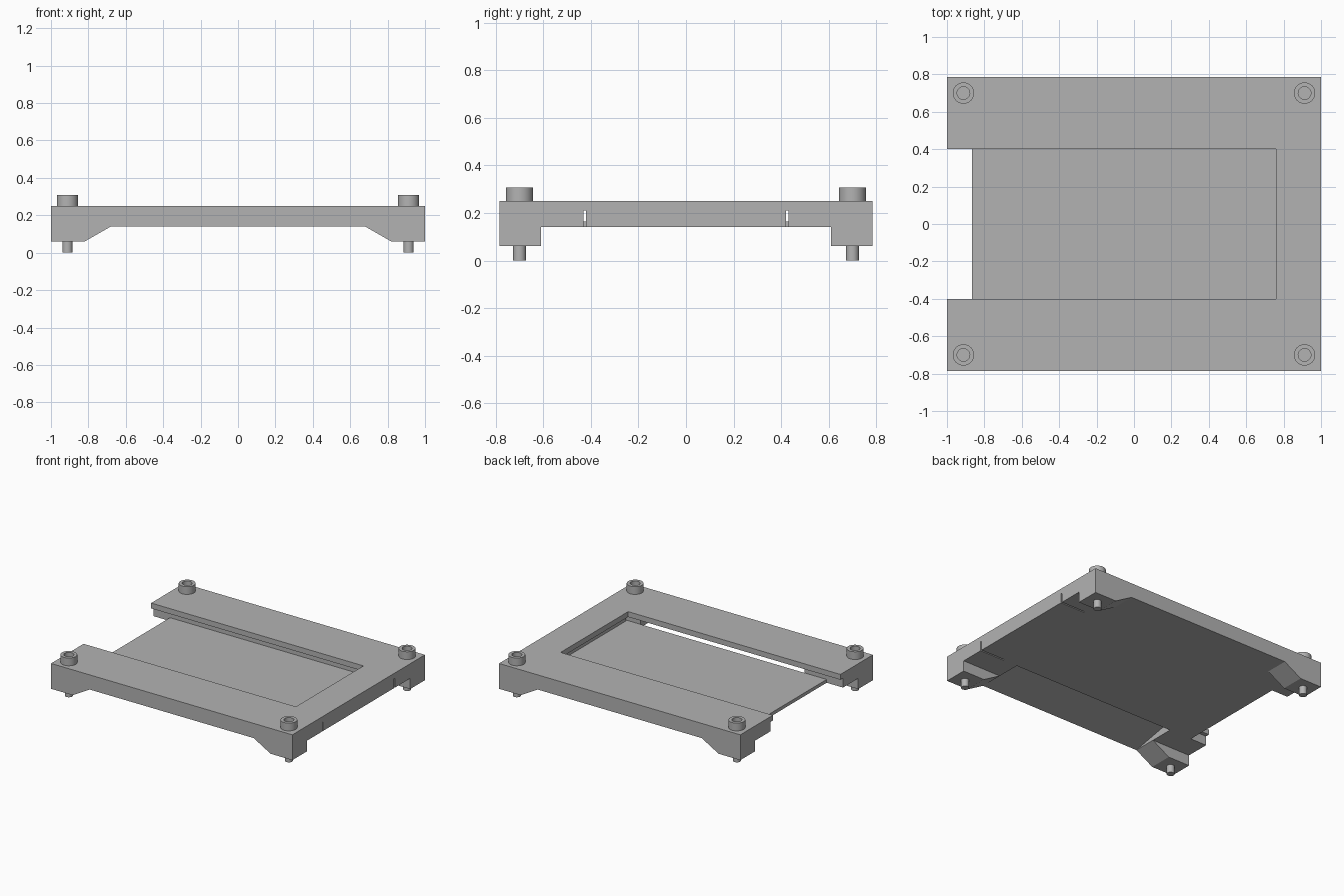
import bpy, bmesh, math
from mathutils import Vector

if "Cube" in bpy.data.objects:
    bpy.data.objects.remove(bpy.data.objects["Cube"], do_unlink=True)

grey = bpy.data.materials.new("machined_grey")
grey.use_nodes = True
colour = (0.45, 0.45, 0.45, 1)
grey.diffuse_color = colour
grey.node_tree.nodes["Principled BSDF"].inputs["Base Color"].default_value = colour

TOP, LIP, FLOOR, UNDER, FOOT = 0.25, 0.21, 0.165, 0.14, 0.06
HALF_Y, SLOT, GROOVE = 0.785, 0.40, 0.43
STEP_X, STEP_Y = 0.68, 0.61


def finish(name, bm):
    bmesh.ops.recalc_face_normals(bm, faces=bm.faces[:])
    mesh = bpy.data.meshes.new(name)
    bm.to_mesh(mesh)
    bm.free()
    mesh.materials.append(grey)
    obj = bpy.data.objects.new(name, mesh)
    bpy.context.collection.objects.link(obj)
    return obj


def prism(name, profile, axis, start, end):
    """Extrude a (horizontal, z) profile along the x or y axis."""
    bm = bmesh.new()
    if axis == "x":
        points = [(start, h, z) for h, z in profile]
        move = Vector((end - start, 0, 0))
    else:
        points = [(h, start, z) for h, z in profile]
        move = Vector((0, end - start, 0))
    face = bm.faces.new([bm.verts.new(p) for p in points])
    new = bmesh.ops.extrude_face_region(bm, geom=[face])["geom"]
    bmesh.ops.translate(bm, vec=move, verts=[v for v in new if isinstance(v, bmesh.types.BMVert)])
    return finish(name, bm)


def lathe(name, profile, x, y, steps=32):
    """Turn a (radius, z) profile around a vertical axis."""
    bm = bmesh.new()
    verts = [bm.verts.new((r, 0, z)) for r, z in profile]
    edges = [bm.edges.new(pair) for pair in zip(verts, verts[1:])]
    bmesh.ops.spin(bm, geom=verts + edges, axis=(0, 0, 1), cent=(0, 0, 0),
                   angle=math.tau, steps=steps, use_duplicate=False)
    bmesh.ops.remove_doubles(bm, verts=bm.verts[:], dist=0.0001)
    obj = finish(name, bm)
    obj.location = (x, y, 0)
    bpy.ops.object.select_all(action="DESELECT")
    obj.select_set(True)
    bpy.context.view_layer.objects.active = obj
    bpy.ops.object.shade_smooth_by_angle(angle=math.radians(35))


# Side rails with an overhanging lip along the slot
rail = [(HALF_Y, UNDER), (HALF_Y, TOP), (SLOT, TOP), (SLOT, LIP), (GROOVE, LIP), (GROOVE, UNDER)]
front = [(-y, z) for y, z in rail]
prism("back_rail", rail, "x", -1, 1)
prism("front_rail_right_end", front, "x", -1, -STEP_X)
prism("front_rail_left_end", front, "x", STEP_X, 1)

# Middle of the front rail, relieved underneath to leave an open gap
relieved = [(-HALF_Y, UNDER), (-HALF_Y, TOP), (-SLOT, TOP), (-SLOT, LIP), (-GROOVE, LIP)]
prism("front_rail_middle", relieved, "x", -STEP_X, STEP_X)

# Closed end bar joining the rails
bar = [(1, UNDER), (1, TOP), (0.76, TOP), (0.76, LIP), (0.79, LIP), (0.79, UNDER)]
prism("end_bar", bar, "y", -SLOT - 0.02, SLOT + 0.02)

# Thin floor between the rails
floor = [(-0.865, UNDER), (0.8, UNDER), (0.8, FLOOR), (-0.865, FLOOR)]
prism("floor_plate", floor, "y", -GROOVE, GROOVE + 0.01)

# Corner feet with ramps, and the screws through them
foot = [(1, FOOT), (0.82, FOOT), (STEP_X, UNDER), (STEP_X, 0.15), (1, 0.15)]
head = [(0, TOP + 0.015), (0.034, TOP + 0.015), (0.034, 0.308), (0.057, 0.308), (0.057, TOP - 0.01), (0, TOP - 0.01)]
shank = [(0, 0.09), (0.027, 0.09), (0.027, 0), (0, 0)]
for sx, side in ((-1, "right"), (1, "left")):
    for sy, end in ((-1, "front"), (1, "back")):
        tag = end + "_" + side
        prism(tag + "_foot", [(sx * x, z) for x, z in foot], "y", sy * STEP_Y, sy * HALF_Y)
        lathe(tag + "_screw_head", head, sx * 0.912, sy * 0.70)
        lathe(tag + "_screw_shank", shank, sx * 0.912, sy * 0.70)
